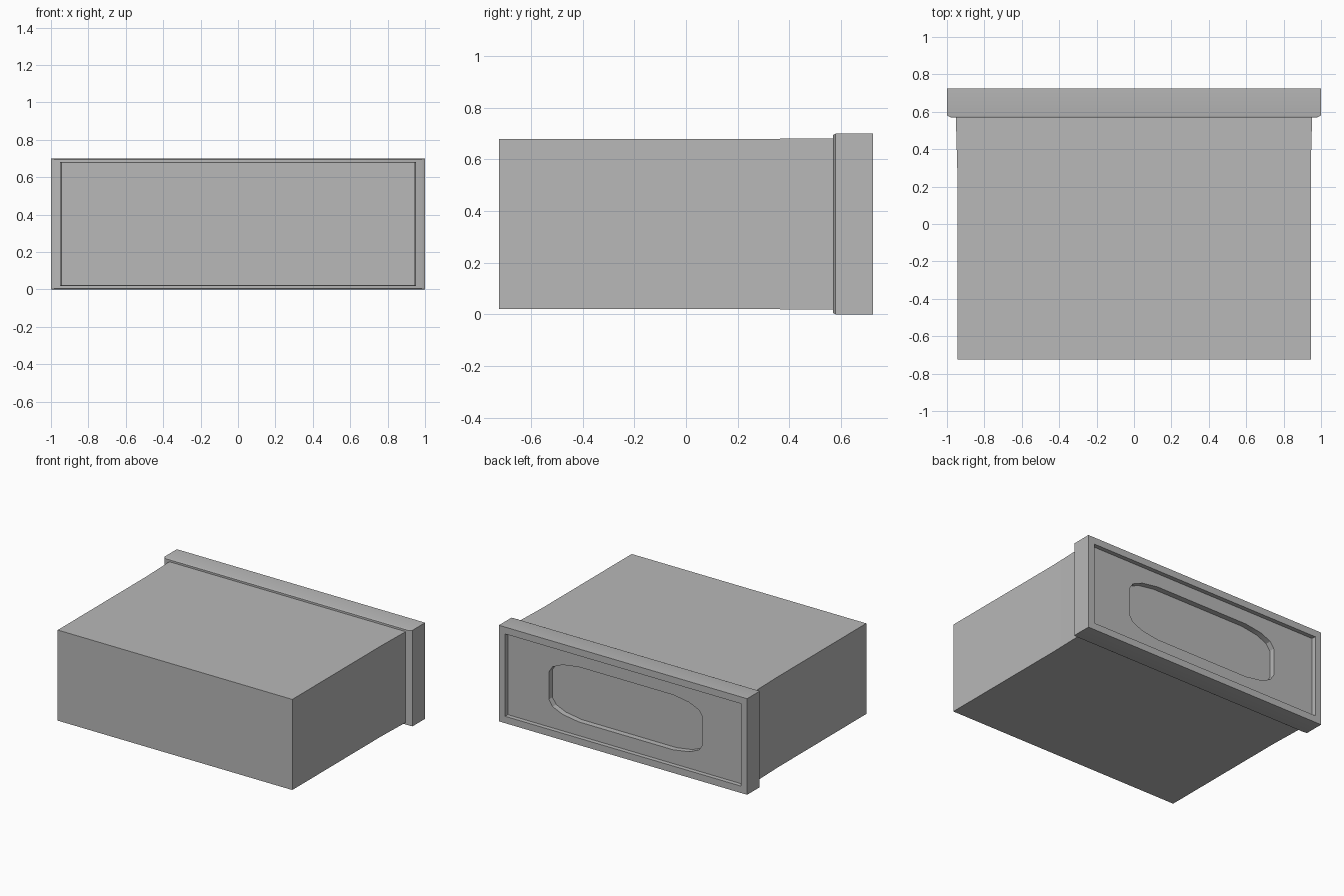
import bpy
import bmesh
import math

# Remove the default cube
cube = bpy.data.objects.get("Cube")
if cube:
    bpy.data.objects.remove(cube, do_unlink=True)

# Single grey material
grey = bpy.data.materials.new("plain grey")
grey.use_nodes = True
COLOUR = (0.48, 0.48, 0.48, 1)
grey.diffuse_color = COLOUR
grey.node_tree.nodes["Principled BSDF"].inputs["Base Color"].default_value = COLOUR

MID_Z = 0.35


def rect(w, h):
    return [(w, h), (-w, h), (-w, -h), (w, -h)]


def oval(quarter):
    """Mirror a quarter outline into a closed loop."""
    right_top = list(quarter)
    left_top = [(-x, z) for x, z in reversed(quarter)]
    lower = [(-x, -z) for x, z in right_top + left_top]
    return right_top + left_top + lower


def ring(bm, pts, y):
    return [bm.verts.new((x, y, MID_Z + z)) for x, z in pts]


def bridge(bm, a, b):
    for i in range(len(a)):
        j = (i + 1) % len(a)
        bm.faces.new((a[i], a[j], b[j], b[i]))


def loft(bm, sections):
    """Skin a sequence of (outline, y) and return first and last rings."""
    rings = [ring(bm, pts, y) for pts, y in sections]
    for a, b in zip(rings, rings[1:]):
        bridge(bm, a, b)
    return rings[0], rings[-1]


def loop_edges(bm, loop):
    return [bm.edges.get((loop[i - 1], loop[i])) for i in range(len(loop))]


def finish(bm, name):
    bmesh.ops.recalc_face_normals(bm, faces=bm.faces)
    mesh = bpy.data.meshes.new(name)
    bm.to_mesh(mesh)
    bm.free()
    mesh.materials.append(grey)
    obj = bpy.data.objects.new(name, mesh)
    bpy.context.collection.objects.link(obj)
    bpy.ops.object.select_all(action='DESELECT')
    obj.select_set(True)
    bpy.context.view_layer.objects.active = obj
    bpy.ops.object.shade_smooth_by_angle(angle=math.radians(30))
    return obj


# Main box, flaring slightly towards the face plate
bm = bmesh.new()
first, last = loft(bm, [(rect(0.945, 0.33), -0.725),
                        (rect(0.945, 0.33), 0.3),
                        (rect(0.953, 0.331), 0.59)])
bm.faces.new(first)
bm.faces.new(last)
finish(bm, "drawer_box")

# Face plate: eased rear edge, raised rim, sunken panel and oval grip recess
bm = bmesh.new()
rear, panel = loft(bm, [(rect(0.98, 0.345), 0.57),
                        (rect(1, 0.35), 0.58),
                        (rect(1, 0.35), 0.725),
                        (rect(0.95, 0.3), 0.725),
                        (rect(0.95, 0.3), 0.693)])
bm.faces.new(rear)
grip = oval([(0.62, 0.1), (0.59, 0.145), (0.51, 0.18), (0.38, 0.2)])
lip, floor = loft(bm, [(grip, 0.693), (grip, 0.652)])
bm.faces.new(floor)
bmesh.ops.triangle_fill(bm, use_beauty=True,
                        edges=loop_edges(bm, panel) + loop_edges(bm, lip),
                        normal=(0, 1, 0))
finish(bm, "face_plate")
